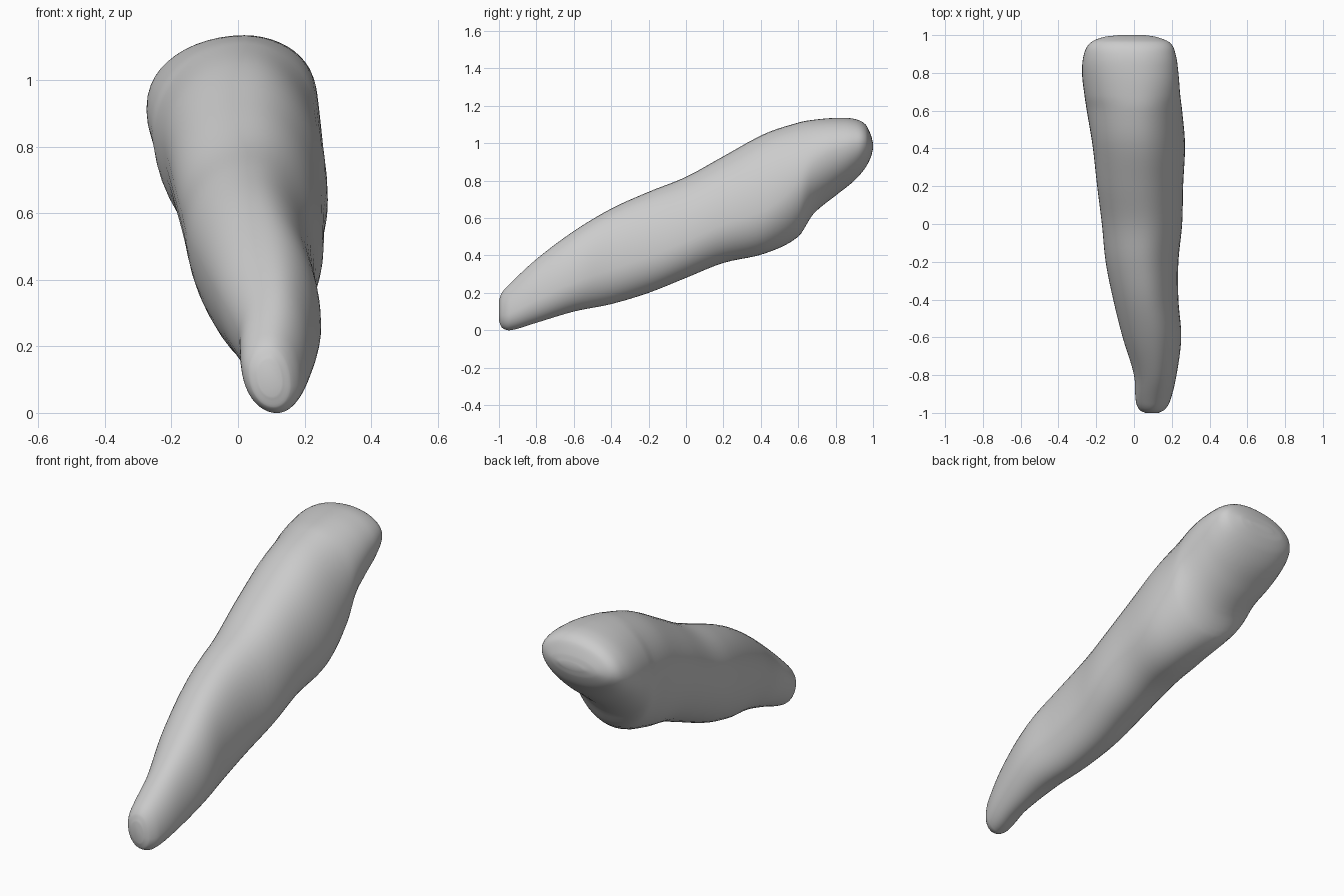
import bpy
import bmesh
from math import cos, sin, tau

cube = bpy.data.objects.get("Cube")
if cube:
    bpy.data.objects.remove(cube, do_unlink=True)

# Stations along the body: y, top z, bottom z, right x, left x
STATIONS = [
    (-1, .16, .05, .06, .13),
    (-.985, .2, .015, .03, .16),
    (-.94, .25, 0, .01, .19),
    (-.8, .38, .04, 0, .225),
    (-.6, .53, .1, -.06, .25),
    (-.4, .65, .14, -.11, .235),
    (-.2, .74, .2, -.15, .235),
    (0, .82, .28, -.17, .255),
    (.2, .93, .36, -.195, .26),
    (.42, 1.05, .41, -.22, .27),
    (.6, 1.11, .5, -.25, .255),
    (.68, 1.125, .62, -.262, .245),
    (.8, 1.135, .72, -.275, .235),
    (.9, 1.13, .8, -.265, .22),
    (.96, 1.1, .87, -.23, .19),
    (.99, 1.04, .93, -.16, .12),
    (1, 1, .97, -.08, .06),
]
SEGMENTS = 48
STEPS = 5


def mix(a, b, t):
    return a + (b - a) * t


def smooth_ramp(value, low, high):
    t = min(max((value - low) / (high - low), 0), 1)
    return t * t * (3 - 2 * t)


def spline(index, t):
    """Smooth station between two neighbours, with slopes that respect uneven spacing."""
    last = len(STATIONS) - 1
    a, b = STATIONS[index], STATIONS[index + 1]
    before, after = STATIONS[max(index - 1, 0)], STATIONS[min(index + 2, last)]
    span = b[0] - a[0]
    y = mix(a[0], b[0], t)
    result = [y]
    for k in range(1, len(a)):
        slope_a = (b[k] - before[k]) / (b[0] - before[0]) * span
        slope_b = (after[k] - a[k]) / (after[0] - a[0]) * span
        ease = t * t * (3 - 2 * t)
        bend = t * (1 - t) * ((1 - t) * slope_a - t * slope_b)
        result.append(mix(a[k], b[k], ease) + bend)
    return result


def section(station):
    """Closed outline of four quarter curves that meet at the extreme points."""
    y, top, bottom, right, left = station
    back = smooth_ramp(y, .4, .8)
    top_x = mix(right, left, mix(.5, .58, back))
    bottom_x = mix(right, left, mix(.6, .5, back))
    right_z = mix(bottom, top, mix(.6, .45, back))
    left_z = mix(bottom, top, mix(.36, .58, back))
    points = []
    for i in range(SEGMENTS):
        c, s = cos(tau * i / SEGMENTS), sin(tau * i / SEGMENTS)
        middle_x = top_x if s >= 0 else bottom_x
        middle_z = left_z if c >= 0 else right_z
        x = mix(middle_x, left if c >= 0 else right, abs(c))
        z = mix(middle_z, top if s >= 0 else bottom, abs(s))
        points.append((x, y, z))
    return points


# Body lofted through the sections
bm = bmesh.new()
rings = []
for index in range(len(STATIONS) - 1):
    for step in range(STEPS):
        outline = section(spline(index, step / STEPS))
        rings.append([bm.verts.new(p) for p in outline])
rings.append([bm.verts.new(p) for p in section(STATIONS[-1])])
for ring, following in zip(rings, rings[1:]):
    for i in range(SEGMENTS):
        j = (i + 1) % SEGMENTS
        bm.faces.new((ring[i], ring[j], following[j], following[i]))

# Closed ends
bm.faces.new(rings[0])
bm.faces.new(rings[-1])
bmesh.ops.recalc_face_normals(bm, faces=bm.faces)
for face in bm.faces:
    face.smooth = True

mesh = bpy.data.meshes.new("tapered_body")
bm.to_mesh(mesh)
bm.free()
body = bpy.data.objects.new("tapered_body", mesh)
bpy.context.collection.objects.link(body)

# Plain grey surface
grey = bpy.data.materials.new("light_grey")
grey.use_nodes = True
colour = (.6, .6, .6, 1)
grey.diffuse_color = colour
grey.node_tree.nodes["Principled BSDF"].inputs["Base Color"].default_value = colour
mesh.materials.append(grey)
